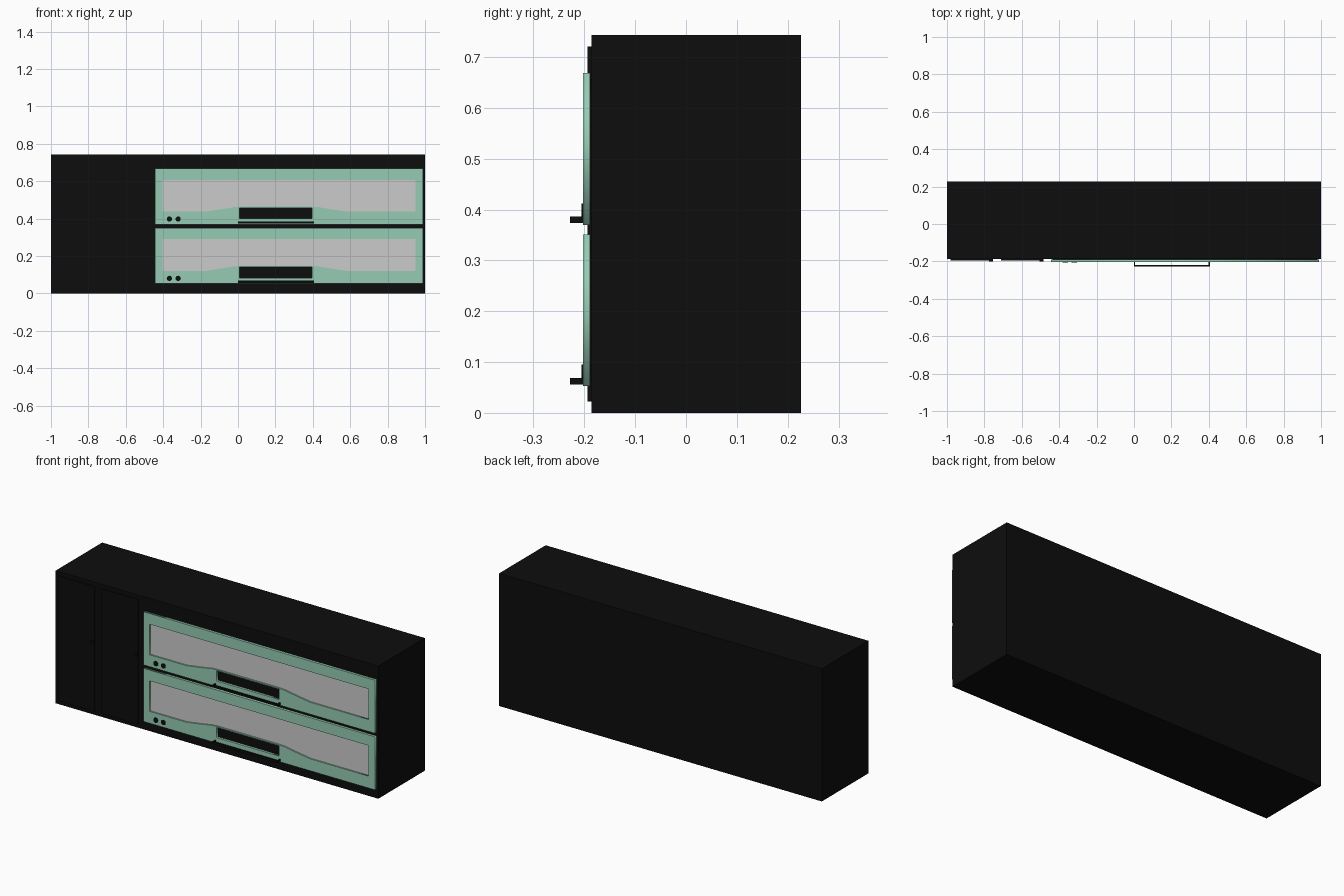
import bpy, math

if "Cube" in bpy.data.objects:
    bpy.data.objects.remove(bpy.data.objects["Cube"])


def material(name, rgb):
    m = bpy.data.materials.new(name)
    m.diffuse_color = (*rgb, 1)
    m.use_nodes = True
    m.node_tree.nodes["Principled BSDF"].inputs["Base Color"].default_value = m.diffuse_color
    return m


BLACK = material("black", (0.004, 0.004, 0.004))
GREEN = material("mint", (0.305, 0.597, 0.456))


def finish(ob, name, mat):
    ob.name = name
    if mat:
        ob.data.materials.append(mat)
    return ob


def box(name, x, y, z, mat=BLACK):
    bpy.ops.mesh.primitive_cube_add(size=1)
    ob = bpy.context.object
    ob.location = [(a + b) / 2 for a, b in (x, y, z)]
    ob.scale = [b - a for a, b in (x, y, z)]
    return finish(ob, name, mat)


def disc(name, x, z, r, y0, y1, sides=24):
    bpy.ops.mesh.primitive_cylinder_add(vertices=sides, radius=r, depth=y1 - y0,
                                        location=(x, (y0 + y1) / 2, z),
                                        rotation=(math.pi / 2, 0, 0))
    bpy.ops.object.shade_smooth_by_angle()
    return finish(bpy.context.object, name, BLACK)


def plate(name, outlines, y0, y1, z, mat):
    """Extrude x-z outlines along y; inner outlines become openings."""
    cu = bpy.data.curves.new(name, 'CURVE')
    cu.dimensions, cu.fill_mode = '2D', 'BOTH'
    cu.extrude = (y1 - y0) / 2
    for pts in outlines:
        sp = cu.splines.new('POLY')
        sp.points.add(len(pts) - 1)
        for p, (a, b) in zip(sp.points, pts):
            p.co = (a, b, 0, 1)
        sp.use_cyclic_u = True
    ob = bpy.data.objects.new(name, cu)
    bpy.context.collection.objects.link(ob)
    ob.rotation_euler.x = math.pi / 2
    ob.location = (0, (y0 + y1) / 2, z)
    bpy.ops.object.select_all(action='DESELECT')
    ob.select_set(True)
    bpy.context.view_layer.objects.active = ob
    bpy.ops.object.convert(target='MESH')
    return finish(bpy.context.object, name, mat)


def rect(x0, x1, z0, z1):
    return [(x0, z0), (x1, z0), (x1, z1), (x0, z1)]


# Cabinet body
box("cabinet_body", (-1, 1), (-0.186, 0.226), (0, 0.743))

# Two narrow doors with small pulls
for i, (x0, x1) in enumerate([(-0.98, -0.755), (-0.71, -0.485)]):
    box(f"door_{i}", (x0, x1), (-0.194, -0.186), (0.022, 0.721))
    disc(f"door_pull_{i}", x1 - 0.01, 0.41, 0.01, -0.201, -0.193)

# Two oven fronts: z measured from each front's lower edge
window = [(-0.405, 0.067), (-0.18, 0.067), (-0.09, 0.08), (-0.02, 0.092), (0.02, 0.094),
          (0.39, 0.094), (0.43, 0.092), (0.50, 0.08), (0.59, 0.067),
          (0.95, 0.067), (0.95, 0.238), (-0.405, 0.238)]
for i, z in enumerate([0.053, 0.370]):
    box(f"oven_backing_{i}", (-0.435, 0.98), (-0.190, -0.186), (z + 0.01, z + 0.287))
    plate(f"oven_frame_{i}",
          [rect(-0.445, 0.99, 0, 0.298), window, rect(0.008, 0.395, 0.031, 0.088)],
          -0.203, -0.189, z, GREEN)
    plate(f"oven_window_{i}", [window], -0.195, -0.189, z, None)
    # Bar handle on two posts
    box(f"handle_bar_{i}", (0, 0.405), (-0.228, -0.220), (z + 0.003, z + 0.016))
    for x in (0, 0.399):
        box(f"handle_post_{i}", (x, x + 0.006), (-0.220, -0.203), (z + 0.003, z + 0.016))
    # Control knobs
    for x in (-0.367, -0.32):
        disc(f"knob_{i}", x, z + 0.028, 0.014, -0.206, -0.202)
